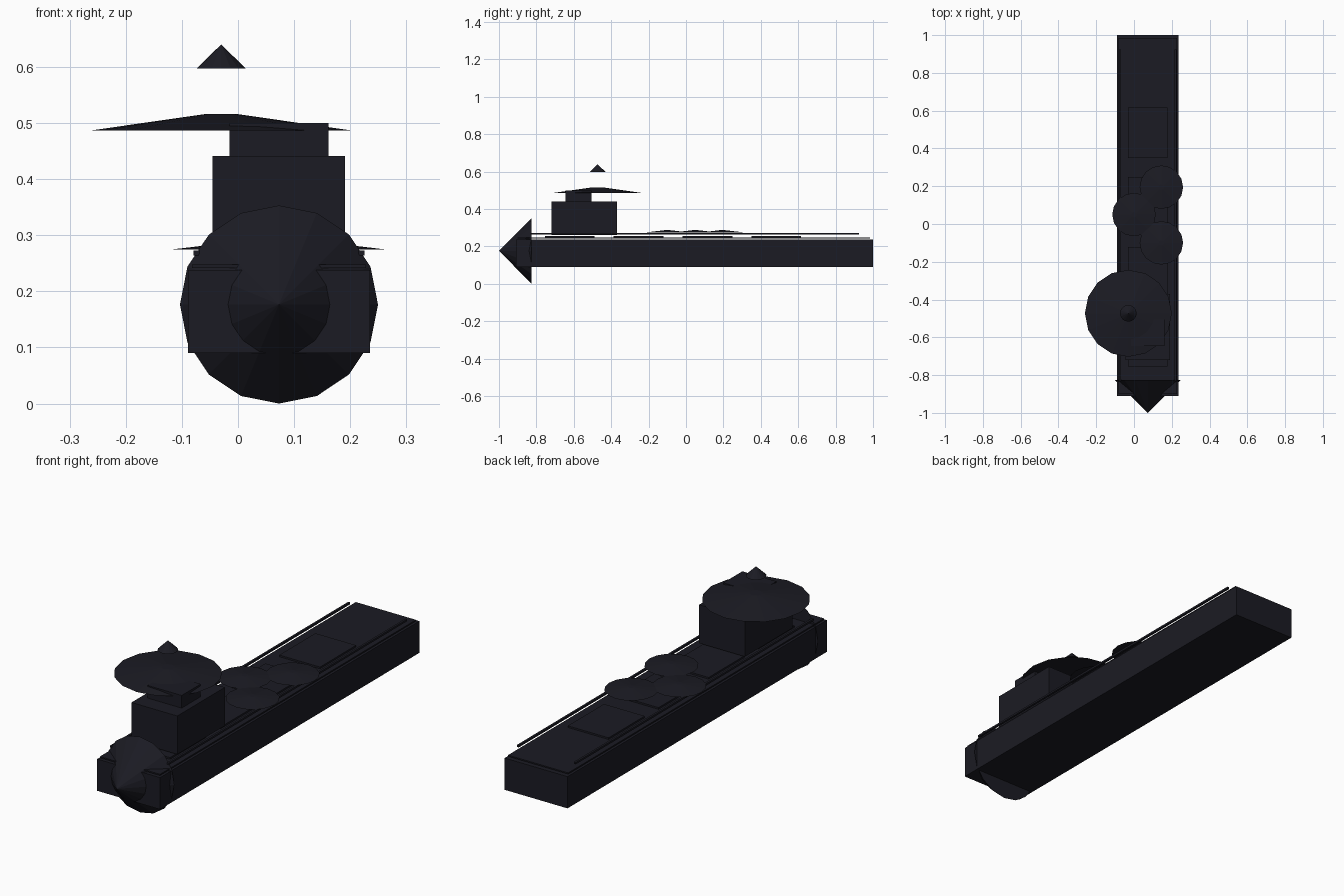
import bpy, bmesh
from mathutils import Matrix, Vector
from math import pi

if "Cube" in bpy.data.objects:
    bpy.data.objects.remove(bpy.data.objects["Cube"])

mat = bpy.data.materials.new("dark_navy")
mat.diffuse_color = (0.011, 0.011, 0.017, 1)
mat.use_nodes = True
mat.node_tree.nodes["Principled BSDF"].inputs["Base Color"].default_value = mat.diffuse_color


def finish(name, bm):
    bmesh.ops.recalc_face_normals(bm, faces=bm.faces)
    mesh = bpy.data.meshes.new(name)
    bm.to_mesh(mesh)
    bm.free()
    mesh.materials.append(mat)
    ob = bpy.data.objects.new(name, mesh)
    bpy.context.collection.objects.link(ob)
    return ob


def box(name, x, y, z):
    """Box from (min, max) ranges."""
    bm = bmesh.new()
    lo, hi = Vector((x[0], y[0], z[0])), Vector((x[1], y[1], z[1]))
    m = Matrix.Translation((lo + hi) / 2) @ Matrix.Diagonal((*(hi - lo), 1))
    bmesh.ops.create_cube(bm, size=1, matrix=m)
    return finish(name, bm)


def cone(name, base, r1, r2, height, rot=None, sides=16):
    """Cone or frustum rising from the centre of its base."""
    bm = bmesh.new()
    m = Matrix.Translation(base) @ (rot or Matrix()) @ Matrix.Translation((0, 0, height / 2))
    bmesh.ops.create_cone(bm, cap_ends=True, segments=sides, radius1=r1,
                          radius2=r2, depth=height, matrix=m)
    bmesh.ops.remove_doubles(bm, verts=bm.verts, dist=1e-6)
    return finish(name, bm)


CX = 0.073  # hull centreline

# Hull, deck plate and pointed bow
box("hull", (CX - 0.162, CX + 0.162), (-0.91, 1.0), (0.09, 0.238))
box("deck_plate", (CX - 0.155, CX + 0.155), (-0.9, 0.985), (0.242, 0.248))
cone("bow_cone", (CX, -0.825, 0.1765), 0.1765, 0, 0.175, Matrix.Rotation(pi / 2, 4, 'X'))

# Side rails
for side, label in ((-1, "left"), (1, "right")):
    x = CX + side * 0.147
    box(f"rail_{label}", (x - 0.005, x + 0.005), (-0.83, 0.925), (0.264, 0.273))

# Deck hatches
for i in range(4):
    y = -0.622 + i * 0.3683
    box(f"hatch_{i + 1}", (CX - 0.105, CX + 0.105), (y - 0.133, y + 0.133), (0.249, 0.257))

# Stepped bridge
box("bridge_lower", (-0.045, 0.191), (-0.72, -0.37), (0.262, 0.441))
box("bridge_upper", (-0.015, 0.161), (-0.645, -0.505), (0.441, 0.5))

# Large dish over the bridge with floating tip
cone("main_dish", (-0.03, -0.473, 0.487), 0.23, 0.028, 0.029)
cone("mast_tip", (-0.03, -0.473, 0.597), 0.044, 0, 0.043)

# Three small deck dishes
for i, (x, y) in enumerate(((0.0, 0.05), (0.145, 0.195), (0.145, -0.1))):
    cone(f"deck_dish_{i + 1}", (x, y, 0.275), 0.115, 0.014, 0.012)
